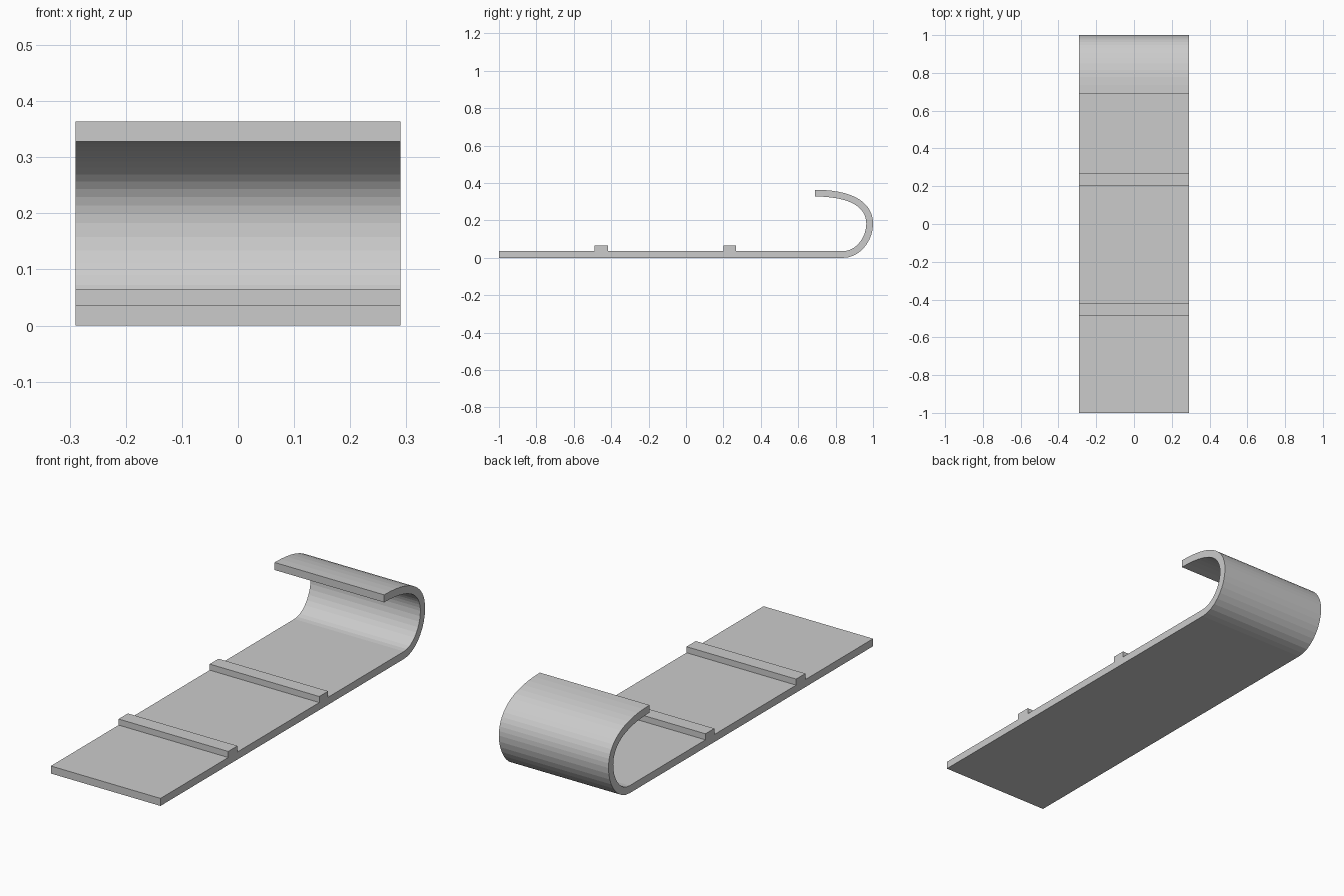
import bpy, bmesh
from mathutils import Vector
from mathutils.geometry import interpolate_bezier

if "Cube" in bpy.data.objects:
    bpy.data.objects.remove(bpy.data.objects["Cube"])

HALF_WIDTH = 0.29
THICK = 0.036
RIDGES = [(-0.488, -0.418), (0.20, 0.267)]
RIDGE_TOP = 0.065


def bezier(a, b, c, d, steps):
    return interpolate_bezier(Vector(a), Vector(b), Vector(c), Vector(d), steps + 1)


# Centre line of the curled end, in (y, z)
mid = THICK / 2
curl = bezier((0.84, mid), (0.92, mid), (0.982, 0.10), (0.982, 0.182), 9)
curl += bezier((0.982, 0.182), (0.982, 0.27), (0.91, 0.345), (0.69, 0.346), 14)[1:]

# Offset the centre line both ways to get the outer and inner skins
outer, inner = [], []
for i, p in enumerate(curl):
    if i == 0 or i == len(curl) - 1:
        tangent = Vector((1 if i == 0 else -1, 0))
    else:
        tangent = (curl[i + 1] - curl[i - 1]).normalized()
    normal = Vector((tangent.y, -tangent.x))
    outer.append(p + normal * mid)
    inner.append(p - normal * mid)

# Closed side outline: underside, curl, then back along the top over the ridges
outline = [(-1, 0)] + [tuple(p) for p in outer] + [tuple(p) for p in reversed(inner)]
for y0, y1 in reversed(RIDGES):
    outline += [(y1, THICK), (y1, RIDGE_TOP), (y0, RIDGE_TOP), (y0, THICK)]
outline.append((-1, THICK))

# Extrude the outline across the width
bm = bmesh.new()
side = bm.faces.new([bm.verts.new((-HALF_WIDTH, y, z)) for y, z in outline])
result = bmesh.ops.extrude_face_region(bm, geom=[side], use_keep_orig=True)
moved = [v for v in result["geom"] if isinstance(v, bmesh.types.BMVert)]
bmesh.ops.translate(bm, verts=moved, vec=(2 * HALF_WIDTH, 0, 0))
bmesh.ops.recalc_face_normals(bm, faces=bm.faces)

mesh = bpy.data.meshes.new("curled_ridged_strip")
bm.to_mesh(mesh)
bm.free()
strip = bpy.data.objects.new("curled_ridged_strip", mesh)
bpy.context.collection.objects.link(strip)
